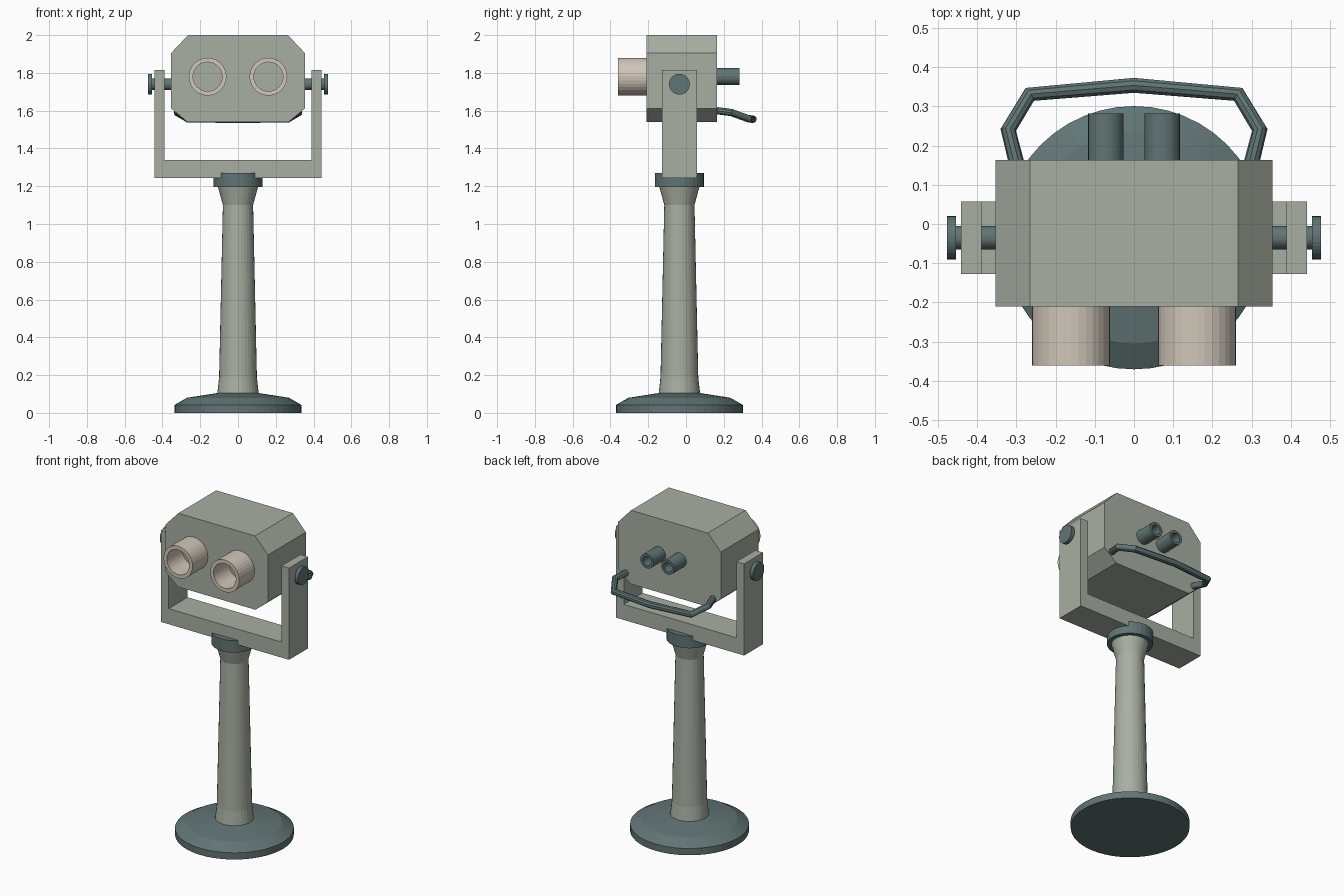
import bpy, bmesh
from math import pi, cos, sin
from mathutils import Matrix, Vector

cube = bpy.data.objects.get("Cube")
if cube:
    bpy.data.objects.remove(cube, do_unlink=True)

AXIS_Y = -0.035   # pole and pivot centre line
PIVOT_Z = 1.74
LENS_Z = 1.78


def material(name, rgb):
    m = bpy.data.materials.new(name)
    m.use_nodes = True
    m.diffuse_color = (*rgb, 1)
    m.node_tree.nodes["Principled BSDF"].inputs["Base Color"].default_value = (*rgb, 1)
    return m


GREY = material("grey green paint", (0.39, 0.43, 0.365))
DARK = material("dark teal metal", (0.12, 0.175, 0.175))
CREAM = material("cream barrel", (0.63, 0.57, 0.485))


def finish(name, bm, mat):
    bmesh.ops.recalc_face_normals(bm, faces=bm.faces)
    mesh = bpy.data.meshes.new(name)
    bm.to_mesh(mesh)
    bm.free()
    mesh.materials.append(mat)
    ob = bpy.data.objects.new(name, mesh)
    bpy.context.collection.objects.link(ob)
    return ob


def lathe(name, profile, mat, loc, rot=Matrix(), ring=False, sides=32):
    """Spin (radius, height) points; ring joins the last point to the first."""
    bm = bmesh.new()
    loops = []
    for r, h in profile:
        loops.append([bm.verts.new((r * cos(2 * pi * i / sides), r * sin(2 * pi * i / sides), h))
                      for i in range(sides)])
    pairs = list(zip(loops, loops[1:]))
    if ring:
        pairs.append((loops[-1], loops[0]))
    else:
        bm.faces.new(loops[0])
        bm.faces.new(loops[-1])
    for a, b in pairs:
        for i in range(sides):
            j = (i + 1) % sides
            bm.faces.new((a[i], a[j], b[j], b[i]))
    bm.transform(Matrix.Translation(loc) @ rot)
    return finish(name, bm, mat)


def extrude_y(name, outline, y0, y1, mat):
    """Extrude an (x, z) outline from y0 to y1."""
    bm = bmesh.new()
    face = bm.faces.new([bm.verts.new((x, y0, z)) for x, z in outline])
    out = bmesh.ops.extrude_face_region(bm, geom=[face])
    verts = [v for v in out["geom"] if isinstance(v, bmesh.types.BMVert)]
    bmesh.ops.translate(bm, verts=verts, vec=(0, y1 - y0, 0))
    return finish(name, bm, mat)


def mirrored(half):
    return half + [(-x, z) for x, z in reversed(half)]


# Stand
centre = (0, AXIS_Y, 0)
lathe("base", [(0.336, 0), (0.336, 0.042), (0.27, 0.08), (0.11, 0.105)], DARK, centre, sides=48)
lathe("pole", [(0.11, 0.1), (0.1, 0.19), (0.08, 1.1), (0.107, 1.2)], GREY, centre)
lathe("collar", [(0.13, 1.195), (0.13, 1.27)], DARK, centre)

# Yoke and chamfered head
extrude_y("yoke", mirrored([(0.442, 1.243), (0.442, 1.815), (0.389, 1.815), (0.389, 1.34)]),
          -0.128, 0.058, GREY)
extrude_y("head", mirrored([(0.268, 1.54), (0.354, 1.612), (0.354, 1.905), (0.265, 2.0)]),
          -0.21, 0.163, GREY)

# Paired barrels, eyepieces and pivot pins
for side, s in (("left", 1), ("right", -1)):
    lathe(side + "_barrel", [(0.1, 0), (0.1, 0.152), (0.077, 0.152), (0.077, 0)], CREAM,
          (s * 0.161, -0.209, LENS_Z), Matrix.Rotation(pi / 2, 4, 'X'), ring=True)
    lathe(side + "_eyepiece", [(0.045, 0), (0.045, 0.12), (0.029, 0.12), (0.029, 0)], DARK,
          (s * 0.072, 0.162, LENS_Z), Matrix.Rotation(-pi / 2, 4, 'X'), ring=True)
    lathe(side + "_pivot", [(0.03, 0.34), (0.03, 0.455), (0.055, 0.455), (0.055, 0.477)], DARK,
          (0, AXIS_Y, PIVOT_Z), Matrix.Rotation(s * pi / 2, 4, 'Y'))

# Bent handle behind the head
half = [(0.296, 0.14, 1.603), (0.321, 0.24, 1.59), (0.266, 0.331, 1.557)]
path = half + [(0, 0.354, 1.555)] + [(-x, y, z) for x, y, z in reversed(half)]
curve = bpy.data.curves.new("handle_path", 'CURVE')
curve.dimensions = '3D'
curve.bevel_depth = 0.02
curve.bevel_resolution = 3
curve.use_fill_caps = True
spline = curve.splines.new('POLY')
spline.points.add(len(path) - 1)
for point, co in zip(spline.points, path):
    point.co = (*co, 1)
curve.materials.append(DARK)
handle = bpy.data.objects.new("handle", curve)
bpy.context.collection.objects.link(handle)
for ob in bpy.context.selected_objects:
    ob.select_set(False)
bpy.context.view_layer.objects.active = handle
handle.select_set(True)
bpy.ops.object.convert(target='MESH')
bpy.ops.object.shade_smooth_by_angle()
